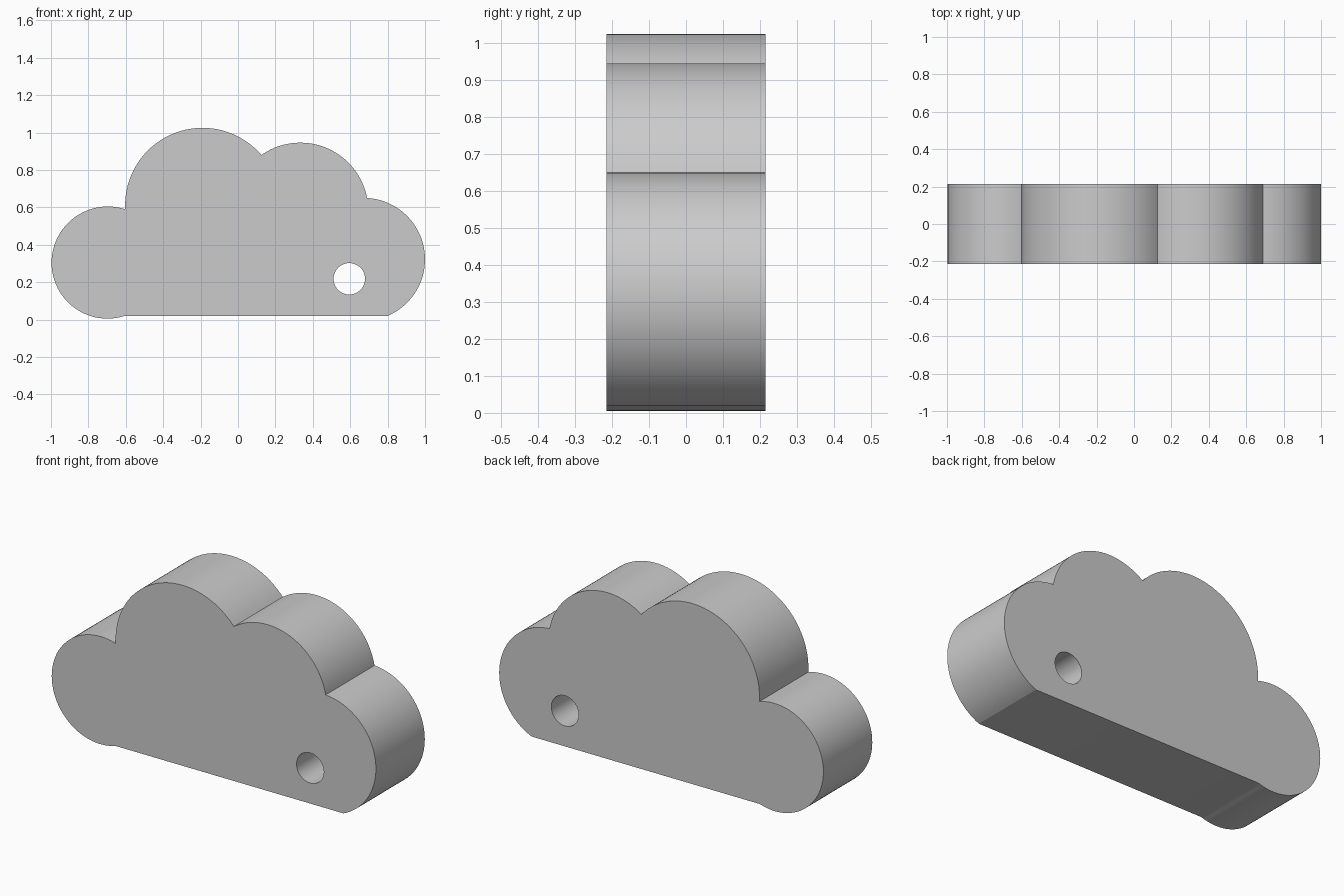
import bpy
import bmesh
from math import atan2, cos, sin, tau, hypot
from mathutils import Vector

DEPTH = 0.43

cube = bpy.data.objects.get("Cube")
if cube:
    bpy.data.objects.remove(cube, do_unlink=True)

grey = bpy.data.materials.new("plain grey")
grey.use_nodes = True
colour = (0.6, 0.6, 0.6, 1)
grey.diffuse_color = colour
grey.node_tree.nodes["Principled BSDF"].inputs["Base Color"].default_value = colour


def arc(centre, start, end, steps):
    """Clockwise arc points from start up to, but not including, end."""
    a, b = [atan2(p[1] - centre[1], p[0] - centre[0]) for p in (start, end)]
    ra, rb = [hypot(p[0] - centre[0], p[1] - centre[1]) for p in (start, end)]
    sweep = (a - b) % tau
    points = []
    for i in range(steps):
        t = i / steps
        r, angle = ra + (rb - ra) * t, a - sweep * t
        points.append((centre[0] + r * cos(angle), centre[1] + r * sin(angle)))
    return points


def loop(bm, points):
    verts = [bm.verts.new((x, -DEPTH / 2, z)) for x, z in points]
    return [bm.edges.new((v, verts[i - 1])) for i, v in enumerate(verts)]


# Cloud lobes: the corners where they meet, clockwise, and each lobe's centre
corners = [(-0.605, 0.02), (-0.603, 0.59), (0.125, 0.88), (0.69, 0.65), (0.80, 0.02)]
centres = [(-0.697, 0.303), (-0.19, 0.611), (0.333, 0.583), (0.6715, 0.322)]
outline = []
for centre, start, end in zip(centres, corners, corners[1:]):
    outline += arc(centre, start, end, 48)
outline.append(corners[-1])

# Round through-hole
hole = [(0.595 + 0.084 * cos(tau * i / 48), 0.218 + 0.084 * sin(tau * i / 48))
        for i in range(48)]

# Fill the profile around the hole and extrude it front to back
bm = bmesh.new()
edges = loop(bm, outline) + loop(bm, hole)
bmesh.ops.triangle_fill(bm, edges=edges, use_beauty=True, normal=Vector((0, -1, 0)))
result = bmesh.ops.extrude_face_region(bm, geom=bm.faces[:], use_keep_orig=True)
back = [g for g in result["geom"] if isinstance(g, bmesh.types.BMVert)]
bmesh.ops.translate(bm, verts=back, vec=(0, DEPTH, 0))
bmesh.ops.recalc_face_normals(bm, faces=bm.faces[:])

mesh = bpy.data.meshes.new("cloud_body")
bm.to_mesh(mesh)
bm.free()
mesh.materials.append(grey)
cloud = bpy.data.objects.new("cloud_body", mesh)
bpy.context.collection.objects.link(cloud)

# Smooth lobes with crisp rims
bpy.ops.object.select_all(action="DESELECT")
cloud.select_set(True)
bpy.context.view_layer.objects.active = cloud
bpy.ops.object.shade_smooth_by_angle(angle=0.35)
